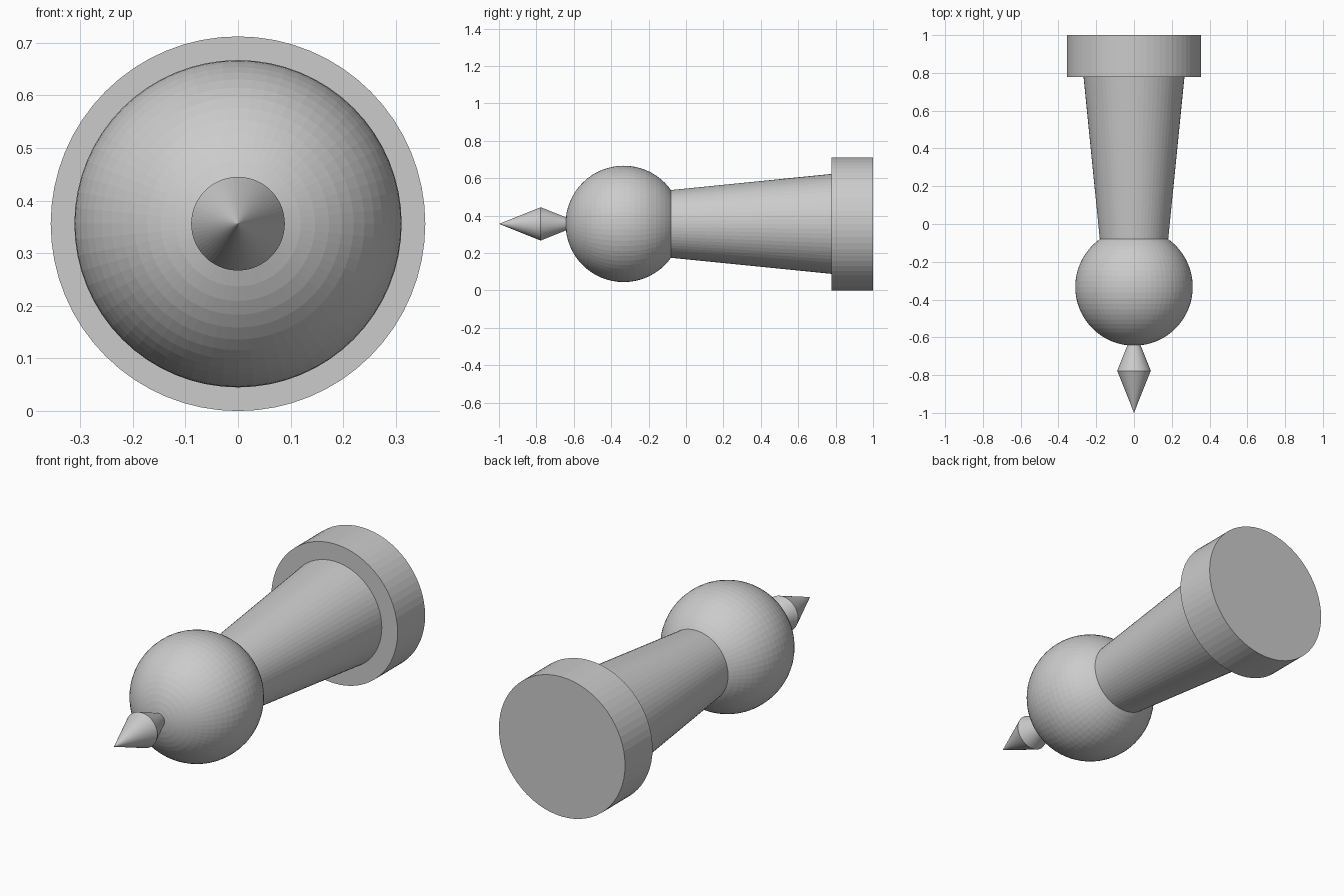
import bpy
from math import pi

if "Cube" in bpy.data.objects:
    bpy.data.objects.remove(bpy.data.objects["Cube"])

AXIS_Z = 0.356   # height of the turning axis
SIDES = 64


def cone(name, y_front, y_back, r_front, r_back):
    """Cone or cylinder lying along y, given its front and back radii."""
    bpy.ops.mesh.primitive_cone_add(
        vertices=SIDES, radius1=r_back, radius2=r_front, depth=y_back - y_front,
        location=(0, (y_front + y_back) / 2, AXIS_Z), rotation=(pi / 2, 0, 0))
    bpy.context.object.name = name


# Base disc and tapered stem
cone("base_disc", 0.778, 1.0, 0.356, 0.356)
cone("tapered_stem", -0.111, 0.778, 0.178, 0.267)

# Ball head, poles along the axis
bpy.ops.mesh.primitive_uv_sphere_add(
    segments=SIDES, ring_count=32, radius=0.311,
    location=(0, -0.333, AXIS_Z), rotation=(pi / 2, 0, 0))
bpy.context.object.name = "ball_head"

# Double-cone finial, its back half sunk into the ball
cone("finial_point", -1.0, -0.777, 0.0, 0.089)
cone("finial_neck", -0.777, -0.555, 0.089, 0.0)
